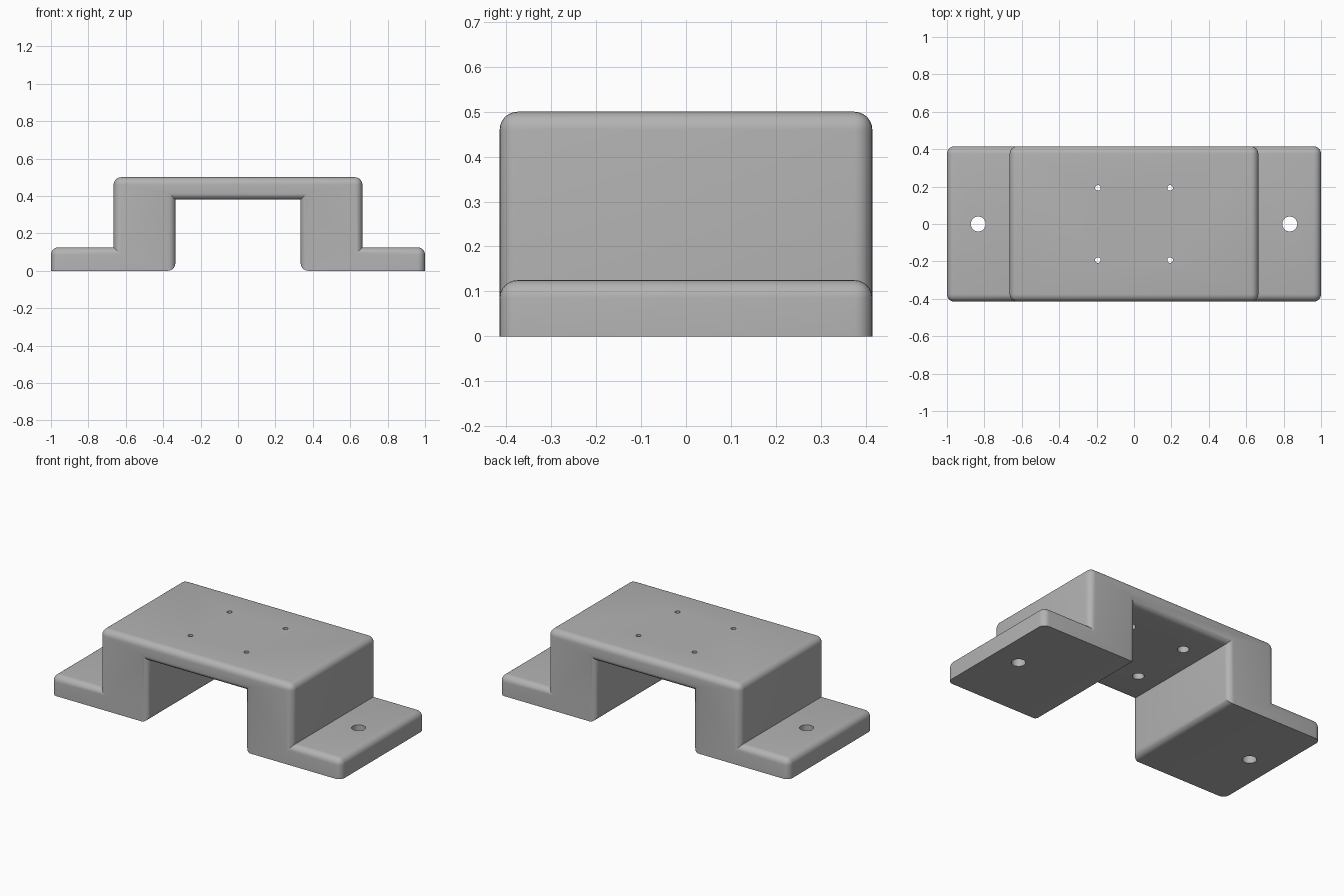
import bpy, bmesh, math

if "Cube" in bpy.data.objects:
    bpy.data.objects.remove(bpy.data.objects["Cube"])

R = 0.04          # edge rounding radius
D = 0.415         # half depth

grey = bpy.data.materials.new("plain grey")
grey.diffuse_color = (0.45, 0.45, 0.45, 1)
grey.use_nodes = True
grey.node_tree.nodes["Principled BSDF"].inputs["Base Color"].default_value = grey.diffuse_color

# Bracket: stepped bridge profile, extruded along y
half = [(0.335, 0.38), (0.335, 0), (1, 0), (1, 0.125), (0.665, 0.125), (0.665, 0.5)]
profile = half + [(-x, z) for x, z in reversed(half)]

bm = bmesh.new()
face = bm.faces.new([bm.verts.new((x, -D, z)) for x, z in profile])
ext = bmesh.ops.extrude_face_region(bm, geom=[face])
new_verts = [v for v in ext["geom"] if isinstance(v, bmesh.types.BMVert)]
bmesh.ops.translate(bm, verts=new_verts, vec=(0, 2 * D, 0))
bmesh.ops.recalc_face_normals(bm, faces=bm.faces)
bm.normal_update()


def rounded(e):
    """Round convex edges, except the outer rim resting on the ground."""
    if not e.is_convex:
        return False
    a, b = e.verts[0].co, e.verts[1].co
    on_ground = max(a.z, b.z) < 0.01
    inner_foot = abs(a.x - b.x) < 0.01 and abs(a.x) < 0.4
    return not on_ground or inner_foot


bmesh.ops.bevel(bm, geom=[e for e in bm.edges if rounded(e)], offset=R,
                offset_type='OFFSET', segments=6, profile=0.5, affect='EDGES',
                clamp_overlap=True)
mesh = bpy.data.meshes.new("bracket")
bm.to_mesh(mesh)
bm.free()
bracket = bpy.data.objects.new("bracket", mesh)
bpy.context.collection.objects.link(bracket)
mesh.materials.append(grey)


def drill(name, x, y, r, z0, z1):
    """Cut a round hole from z0 to z1."""
    bpy.ops.mesh.primitive_cylinder_add(vertices=32, radius=r, depth=z1 - z0,
                                        location=(x, y, (z0 + z1) / 2))
    cutter = bpy.context.object
    cutter.name = name
    cutter.data.materials.append(grey)
    mod = bracket.modifiers.new(name, 'BOOLEAN')
    mod.operation, mod.solver, mod.object = 'DIFFERENCE', 'EXACT', cutter
    bpy.context.view_layer.objects.active = bracket
    bpy.ops.object.modifier_apply(modifier=name)
    bpy.data.objects.remove(cutter)


for sx in (-1, 1):
    # Mounting holes in the feet
    drill("foot_hole", sx * 0.833, 0, 0.04, -0.1, 0.2)
    # Small deck holes with wider recesses on the underside
    for sy in (-1, 1):
        drill("deck_hole", sx * 0.193, sy * 0.193, 0.015, 0.3, 0.6)
        drill("deck_recess", sx * 0.193, sy * 0.193, 0.033, 0.3, 0.43)

bpy.ops.object.select_all(action='DESELECT')
bracket.select_set(True)
bpy.context.view_layer.objects.active = bracket
bpy.ops.object.shade_smooth_by_angle(angle=math.radians(30))
